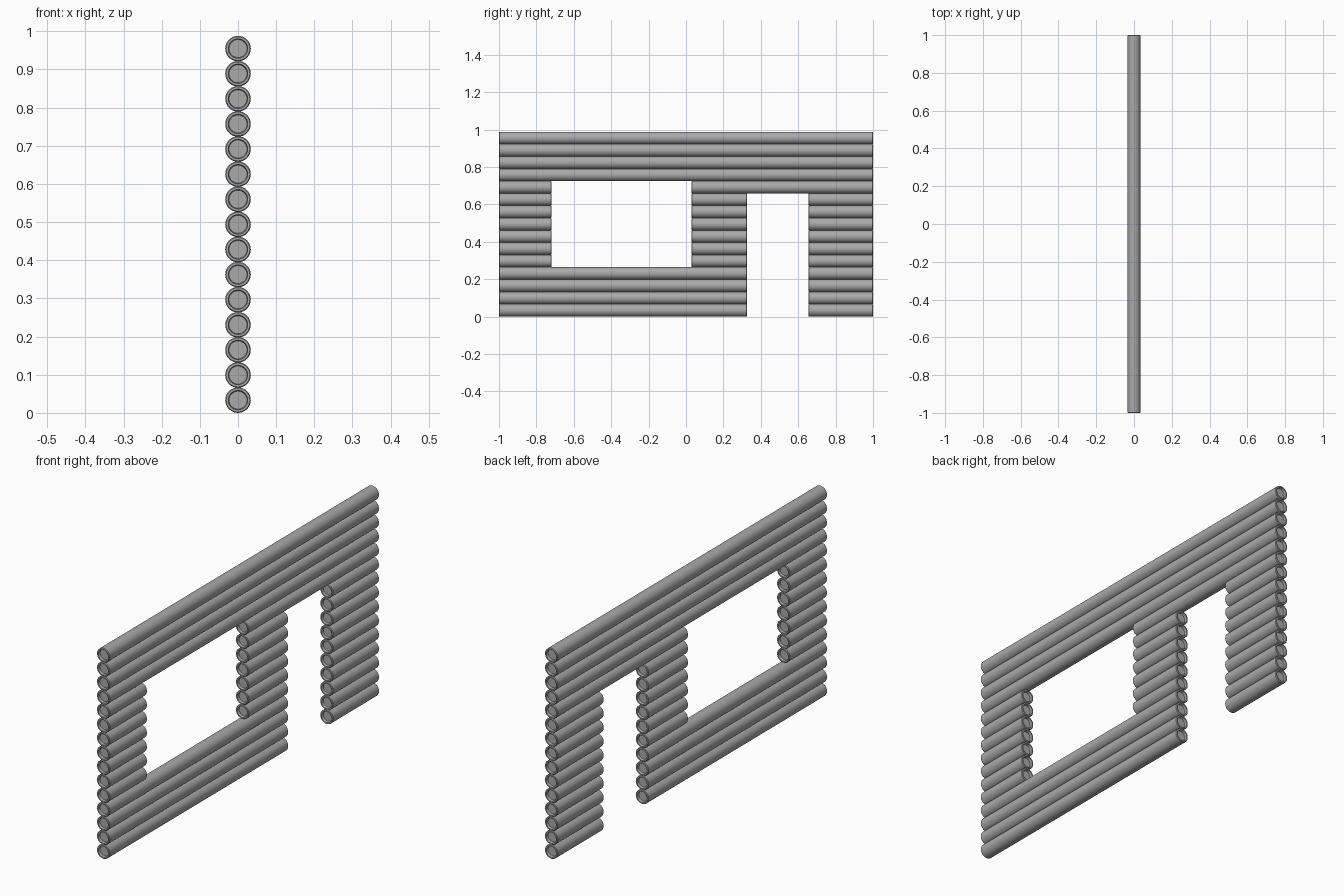
import bpy
import math
from mathutils import Matrix

cube = bpy.data.objects.get("Cube")
if cube:
    bpy.data.objects.remove(cube)

RADIUS, PITCH, SIDES = 0.0335, 0.0658, 32

grey = bpy.data.materials.new("log_grey")
grey.use_nodes = True
grey.diffuse_color = (0.4, 0.4, 0.4, 1)
grey.node_tree.nodes["Principled BSDF"].inputs["Base Color"].default_value = (0.4, 0.4, 0.4, 1)


def add_log(name, start, end, z):
    """Lathed log along y, with a rounded rim and a recessed disc at each end."""
    half = (end - start) / 2
    rim = [(0.0235, 0.012), (0.0255, 0.0), (0.031, 0.0), (RADIUS, 0.003)]
    profile = [(r, d - half) for r, d in rim]
    profile += [(r, half - d) for r, d in reversed(rim)]
    verts, faces = [], []
    for r, y in profile:
        for i in range(SIDES):
            a = math.tau * i / SIDES
            verts.append((r * math.cos(a), y, r * math.sin(a)))
    for k in range(len(profile) - 1):
        for i in range(SIDES):
            j = (i + 1) % SIDES
            faces.append((k * SIDES + i, (k + 1) * SIDES + i,
                          (k + 1) * SIDES + j, k * SIDES + j))
    last = (len(profile) - 1) * SIDES
    faces.append(tuple(range(SIDES)))
    faces.append(tuple(last + i for i in reversed(range(SIDES))))
    mesh = bpy.data.meshes.new(name)
    mesh.from_pydata(verts, [], faces)
    mesh.materials.append(grey)
    obj = bpy.data.objects.new(name, mesh)
    obj.location = (0, (start + end) / 2, z)
    bpy.context.collection.objects.link(obj)
    return obj


# Openings: y range and the rows of logs they interrupt
window = (-0.72, 0.03, range(4, 11))
door = (0.327, 0.655, range(0, 10))

# Stack of log courses, split around the openings
logs = []
for row in range(15):
    start = -1.0
    spans = []
    for low, high, rows in (window, door):
        if row in rows:
            spans.append((start, low))
            start = high
    spans.append((start, 1.0))
    for n, (a, b) in enumerate(spans):
        logs.append(add_log(f"log_row_{row + 1}_part_{n + 1}", a, b, RADIUS + row * PITCH))

# Smooth barrels with crisp ends
bpy.ops.object.select_all(action="DESELECT")
for log in logs:
    log.select_set(True)
bpy.context.view_layer.objects.active = logs[0]
bpy.ops.object.shade_smooth_by_angle(angle=math.radians(30))
